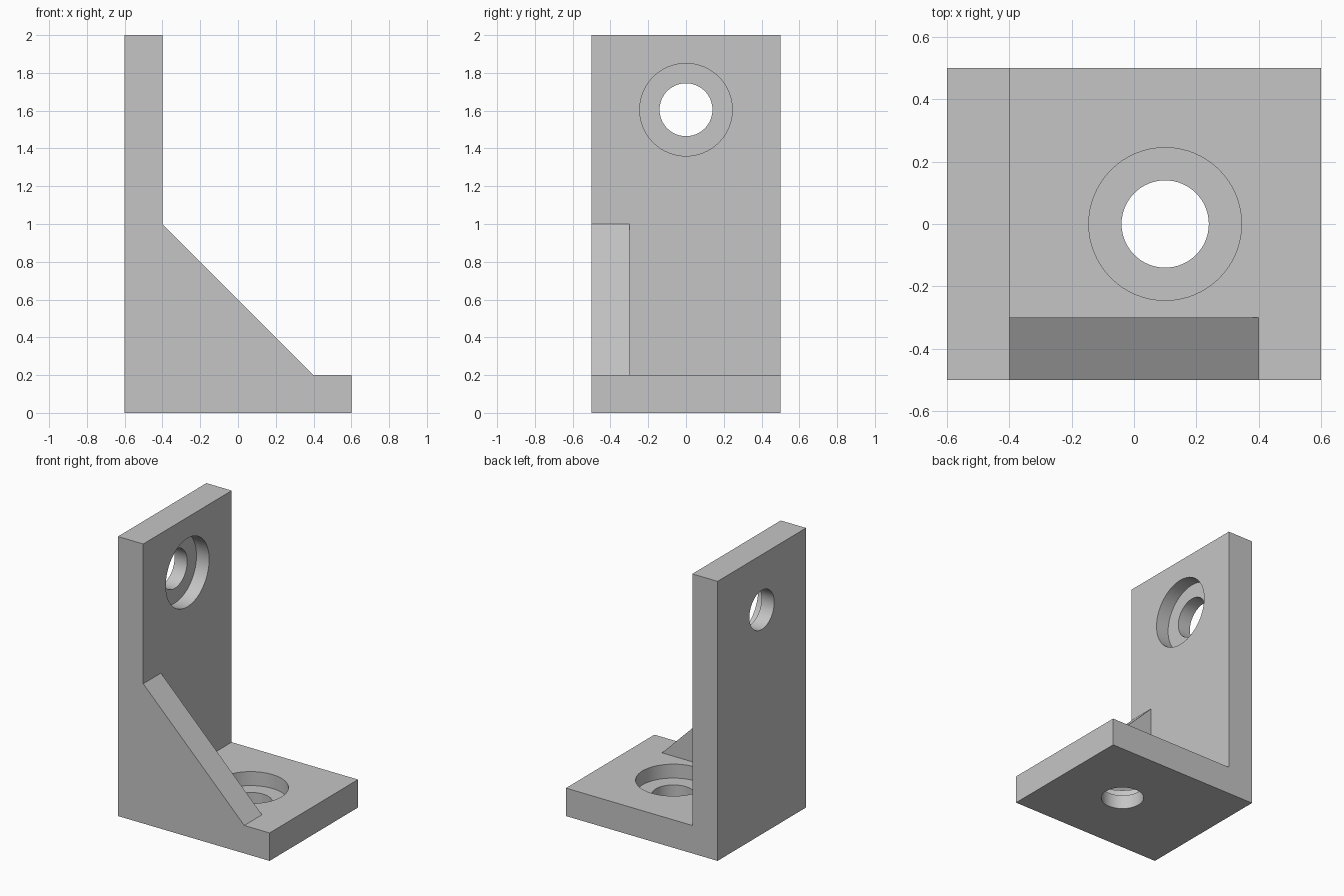
import bpy
import bmesh
from math import pi
from mathutils import Matrix, Vector

cube = bpy.data.objects.get("Cube")
if cube:
    bpy.data.objects.remove(cube, do_unlink=True)

T = 0.2            # plate and rib thickness
HALF_X, HALF_Y, HEIGHT = 0.6, 0.5, 2.0

grey = bpy.data.materials.new("plain grey")
grey.use_nodes = True
grey.diffuse_color = (0.56, 0.56, 0.56, 1)
grey.node_tree.nodes["Principled BSDF"].inputs["Base Color"].default_value = grey.diffuse_color


def add_object(name, bm):
    bmesh.ops.recalc_face_normals(bm, faces=bm.faces)
    mesh = bpy.data.meshes.new(name)
    bm.to_mesh(mesh)
    bm.free()
    mesh.materials.append(grey)
    obj = bpy.data.objects.new(name, mesh)
    bpy.context.collection.objects.link(obj)
    return obj


def prism(name, profile, y0, y1):
    """Extrude an x-z profile from y0 to y1."""
    bm = bmesh.new()
    face = bm.faces.new([bm.verts.new((x, y0, z)) for x, z in profile])
    grown = bmesh.ops.extrude_face_region(bm, geom=[face])["geom"]
    verts = [v for v in grown if isinstance(v, bmesh.types.BMVert)]
    bmesh.ops.translate(bm, verts=verts, vec=(0, y1 - y0, 0))
    return add_object(name, bm)


def drill(name, centre, radius, depth, turn):
    """Cylinder centred on a point, along z or turned to lie along x."""
    bm = bmesh.new()
    bmesh.ops.create_cone(bm, cap_ends=True, segments=64, radius1=radius,
                          radius2=radius, depth=depth,
                          matrix=Matrix.Translation(centre) @ turn)
    return add_object(name, bm)


def cut(target, cutter):
    cutter.hide_render = True
    mod = target.modifiers.new("cut", "BOOLEAN")
    mod.operation = "DIFFERENCE"
    mod.solver = "EXACT"
    mod.object = cutter
    with bpy.context.temp_override(object=target, active_object=target):
        bpy.ops.object.modifier_apply(modifier=mod.name)
    bpy.data.objects.remove(cutter, do_unlink=True)


# Solid side silhouette: wall, sloping rib and base
inner = -HALF_X + T
bracket = prism("angle_bracket", [
    (-HALF_X, 0), (HALF_X, 0), (HALF_X, T), (HALF_X - T, T),
    (inner, 1), (inner, HEIGHT), (-HALF_X, HEIGHT)], -HALF_Y, HALF_Y)
bpy.context.view_layer.objects.active = bracket
bracket.select_set(True)

# Hollow out everything behind the rib
cut(bracket, prism("pocket_cutter", [
    (inner, T), (1, T), (1, 3), (inner, 3)], -HALF_Y + T, 1))

# Counterbored holes in the base and the wall
flat, sideways = Matrix.Identity(4), Matrix.Rotation(pi / 2, 4, "Y")
for surface, outward, turn in (
        (Vector((0.1, 0, T)), Vector((0, 0, 1)), flat),
        (Vector((inner, 0, 1.605)), Vector((1, 0, 0)), sideways)):
    cut(bracket, drill("counterbore_cutter", surface, 0.245, T, turn))
    cut(bracket, drill("hole_cutter", surface - outward * T / 2, 0.14, 2 * T, turn))

bpy.ops.object.shade_smooth_by_angle()
